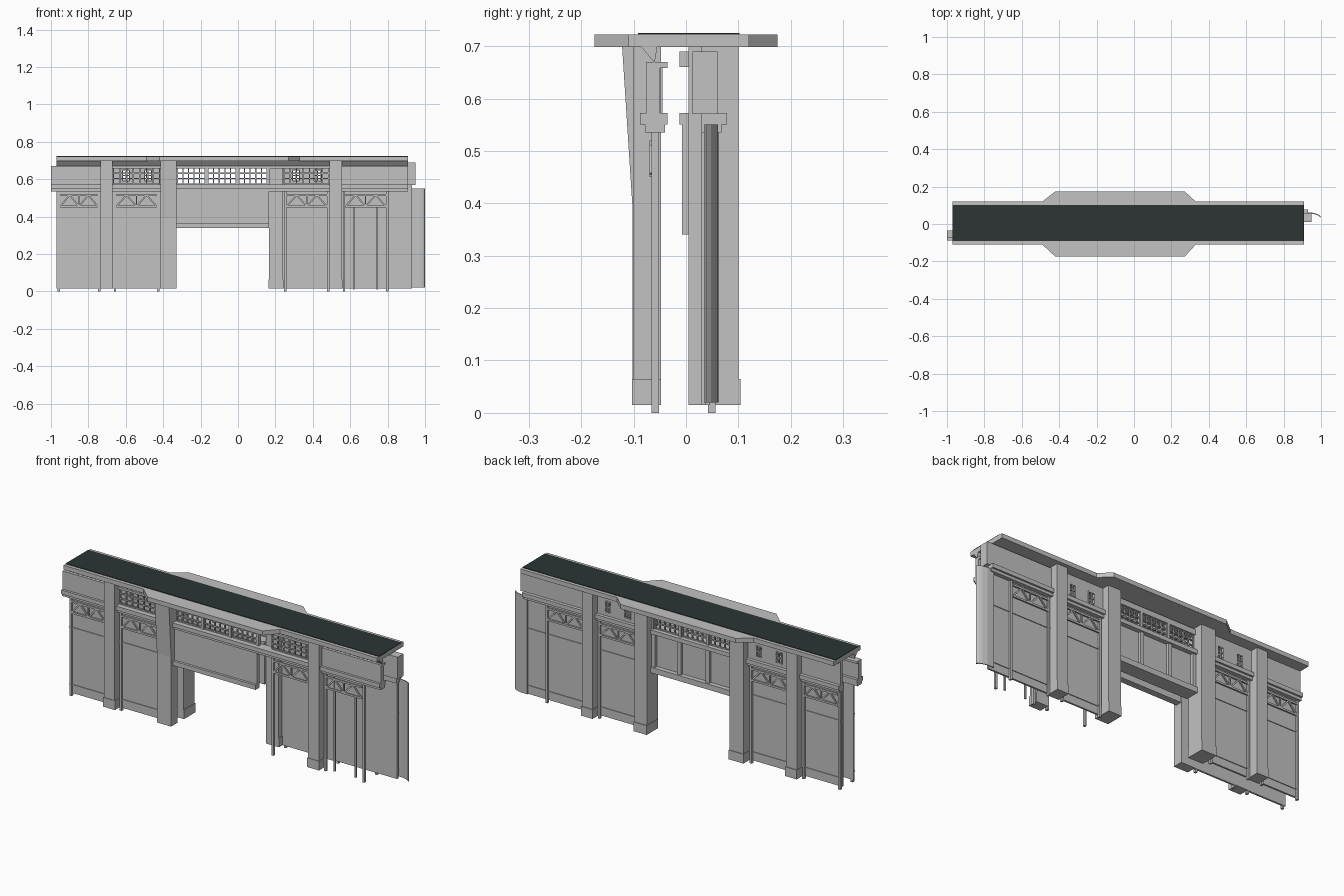
import bpy, bmesh
from mathutils import Vector, Matrix

cube = bpy.data.objects.get("Cube")
if cube:
    bpy.data.objects.remove(cube, do_unlink=True)


def material(name, rgb):
    m = bpy.data.materials.new(name)
    m.use_nodes = True
    m.diffuse_color = (*rgb, 1)
    m.node_tree.nodes["Principled BSDF"].inputs["Base Color"].default_value = (*rgb, 1)
    return m


CONCRETE = material("concrete_grey", (0.54, 0.54, 0.54))
ROOFING = material("dark_roofing", (0.025, 0.036, 0.034))


def finish(name, bm, mat=CONCRETE):
    bmesh.ops.recalc_face_normals(bm, faces=bm.faces)
    me = bpy.data.meshes.new(name)
    bm.to_mesh(me)
    bm.free()
    me.materials.append(mat)
    ob = bpy.data.objects.new(name, me)
    bpy.context.collection.objects.link(ob)
    return ob


def box(bm, x0, x1, y0, y1, z0, z1):
    size = Matrix.Diagonal((x1 - x0, abs(y1 - y0), z1 - z0, 1))
    mid = Matrix.Translation(((x0 + x1) / 2, (y0 + y1) / 2, (z0 + z1) / 2))
    bmesh.ops.create_cube(bm, size=1, matrix=mid @ size)


def prism(bm, pts, offset):
    """Extrude a flat outline of 3D points along an offset."""
    face = bm.faces.new([bm.verts.new(p) for p in pts])
    ext = bmesh.ops.extrude_face_region(bm, geom=[face])
    verts = [g for g in ext["geom"] if isinstance(g, bmesh.types.BMVert)]
    bmesh.ops.translate(bm, vec=offset, verts=verts)


def bar(bm, x0, z0, x1, z1, y, w=0.008):
    """Slanted bar in the plane of a wall."""
    a, b = Vector((x0, y, z0)), Vector((x1, y, z1))
    d = (b - a).normalized()
    n = Vector((-d.z, 0, d.x)) * w / 2
    prism(bm, [a + n, b + n, b - n, a - n], (0, 0.006, 0))


def truss(bm, x0, x1, y):
    """Transom light with zigzag bracing and a frame."""
    lo, hi, n = 0.455, 0.515, 4
    for z in (lo, hi):
        box(bm, x0, x1, y, y + 0.008, z - 0.005, z + 0.005)
    step = (x1 - x0) / n
    for i in range(n):
        za, zb = (lo, hi) if i % 2 == 0 else (hi, lo)
        bar(bm, x0 + i * step, za, x0 + (i + 1) * step, zb, y)
    box(bm, (x0 + x1) / 2 - .003, (x0 + x1) / 2 + .003, y, y + .006, lo, hi)


def grid(bm, x0, x1, y, cols, rows=3, z0=0.575, z1=0.66):
    """Window glazing bars."""
    for i in range(cols + 1):
        x = x0 + (x1 - x0) * i / cols
        box(bm, x - .003, x + .003, y, y + .008, z0, z1)
    for j in range(rows + 1):
        z = z0 + (z1 - z0) * j / rows
        box(bm, x0, x1, y, y + .008, z - .003, z + .003)


# Roof slab with wider middle, and dark roofing sheet
bm = bmesh.new()
outline = [(-.97, -.11), (-.49, -.11), (-.42, -.175), (.27, -.175), (.33, -.11), (.91, -.11),
           (.91, .12), (.33, .12), (.27, .175), (-.42, .175), (-.49, .12), (-.97, .12)]
prism(bm, [(x, y, 0.698) for x, y in outline], (0, 0, 0.024))
finish("roof_slab", bm)
bm = bmesh.new()
box(bm, -.97, .91, -.092, .102, .72, .725)
finish("roofing_sheet", bm, ROOFING)

# Front pillars: two straight, one flared at the head
bm = bmesh.new()
for x0, x1 in ((-.735, -.67), (.49, .555)):
    box(bm, x0, x1, -.10, -.048, .015, .70)
    box(bm, x0 - .003, x1 + .003, -.103, -.048, .015, .065)
flare = [(-.102, .015), (-.102, .39), (-.122, .70), (-.048, .70), (-.048, .015)]
prism(bm, [(-.415, y, z) for y, z in flare], (.085, 0, 0))
finish("front_pillars", bm)

# Back pillars, deeper beside the opening
bm = bmesh.new()
for x0, x1, y0 in ((-.735, -.67, .03), (-.415, -.33, .005), (.165, .24, .005), (.49, .555, .03)):
    box(bm, x0, x1, y0, .10, .015, .70)
    box(bm, x0 - .002, x1 + .002, y0, .104, .015, .065)
finish("back_pillars", bm)

# Front wall on the left half of the picture plane
bm = bmesh.new()
box(bm, -.97, -.34, -.06, -.05, .015, .55)
for z in (.06, .37):
    box(bm, -.97, -.415, -.064, -.06, z - .003, z + .003)
finish("front_wall", bm)

# Back walls either side of the opening
bm = bmesh.new()
for x0, x1 in ((-.97, -.34), (.24, .93)):
    box(bm, x0, x1, .036, .046, .015, .55)
    for z in (.06, .37):
        box(bm, x0, x1, .046, .05, z - .003, z + .003)
finish("back_wall", bm)

# Rounded end wall
bm = bmesh.new()
arc = [(.91, .062), (.95, .061), (.975, .055), (.99, .048), (1.0, .038)]
pts = arc + [(x - .004, y - .004) for x, y in reversed(arc)]
prism(bm, [(x, y, .02) for x, y in pts], (0, 0, .53))
finish("rounded_end_wall", bm)

# Door posts and braced transoms on both sides
posts, trusses = bmesh.new(), bmesh.new()
doors = [(-.95, -.75), (-.65, -.435), (.26, .475), (.575, .79)]
for x0, x1 in doors:
    for yp, yt in ((-.066, -.07), (.042, .052)):
        truss(trusses, x0, x1, yt)
        for x in (x0 - .008, x1 + .008):
            box(posts, x - .006, x + .006, yp, yp + .014, 0, .54)
for x in (.62, .745):
    box(posts, x - .004, x + .004, -.06, -.052, .01, .45)
finish("door_posts", posts)
finish("transom_trusses", trusses)

# Front upper band: solid ends, cornice, lintels and sloped cove
bm = bmesh.new()
for x0, x1 in ((-1, -.735), (.555, .91)):
    box(bm, x0, x1, -.075, -.05, .57, .67)
bays = [(-1, -.735), (-.67, -.415), (-.33, .165), (.165, .49), (.555, .91)]
for x0, x1 in bays:
    box(bm, x0, x1, -.088, -.035, .55, .572)
    box(bm, x0, x1, -.078, -.04, .535, .55)
    box(bm, x0, x1, -.07, -.035, .658, .67)
    xa = max(x0, -.97)
    prism(bm, [(xa, -.06, .668), (xa, -.085, .698), (xa, -.055, .698)], (x1 - xa, 0, 0))
finish("front_upper_band", bm)

# Front window grids
bm = bmesh.new()
grid(bm, -.665, -.42, -.06, 7)
for x0 in (-.325, -.16, .005):
    grid(bm, x0, x0 + .15, -.06, 5)
    box(bm, x0 + .15, x0 + .165, -.065, -.045, .572, .66)
grid(bm, .245, .485, -.06, 7)
finish("front_windows", bm)

# Back upper band, with small window openings in the inner bays
bm = bmesh.new()
box(bm, -.97, -.735, .045, .06, .57, .70)
box(bm, .555, .95, .012, .06, .57, .69)
for x0, x1 in ((-.67, -.415), (.24, .49)):
    w = x1 - x0
    holes = [(x0 + w * f - .018, x0 + w * f + .018) for f in (.28, .74)]
    box(bm, x0, x1, .045, .06, .57, .59)
    box(bm, x0, x1, .045, .06, .65, .70)
    edges = [x0] + [e for h in holes for e in h] + [x1]
    for a, b in zip(edges[::2], edges[1::2]):
        box(bm, a, b, .045, .06, .59, .65)
    for a, b in holes:
        grid(bm, a, b, .054, 2, 2, .59, .65)
for x0, x1 in ((-.97, -.735), (-.67, -.415), (.24, .49), (.555, .93)):
    box(bm, x0, x1, .03, .078, .55, .572)
    box(bm, x0, x1, .03, .068, .535, .55)
finish("back_upper_band", bm)

# Back windows over the opening
bm = bmesh.new()
for x0 in (-.325, -.16, .005):
    grid(bm, x0, x0 + .15, .04, 5)
    box(bm, x0 + .15, x0 + .165, .03, .055, .57, .69)
box(bm, -.33, .165, -.012, .055, .66, .69)
box(bm, -.33, .165, -.012, .07, .55, .572)
finish("back_windows", bm)

# Bridge beams over the opening: front panel and back panel with ribs
bm = bmesh.new()
box(bm, -.33, .165, -.072, -.05, .345, .55)
box(bm, -.33, .165, -.085, -.05, .34, .365)
finish("front_bridge_beam", bm)
bm = bmesh.new()
box(bm, -.33, .165, -.008, .045, .365, .55)
box(bm, -.33, .165, -.008, .07, .34, .37)
for x in (-.32, -.17, .0, .155):
    box(bm, x - .012, x + .01, .04, .06, .365, .55)
finish("back_bridge_beam", bm)
